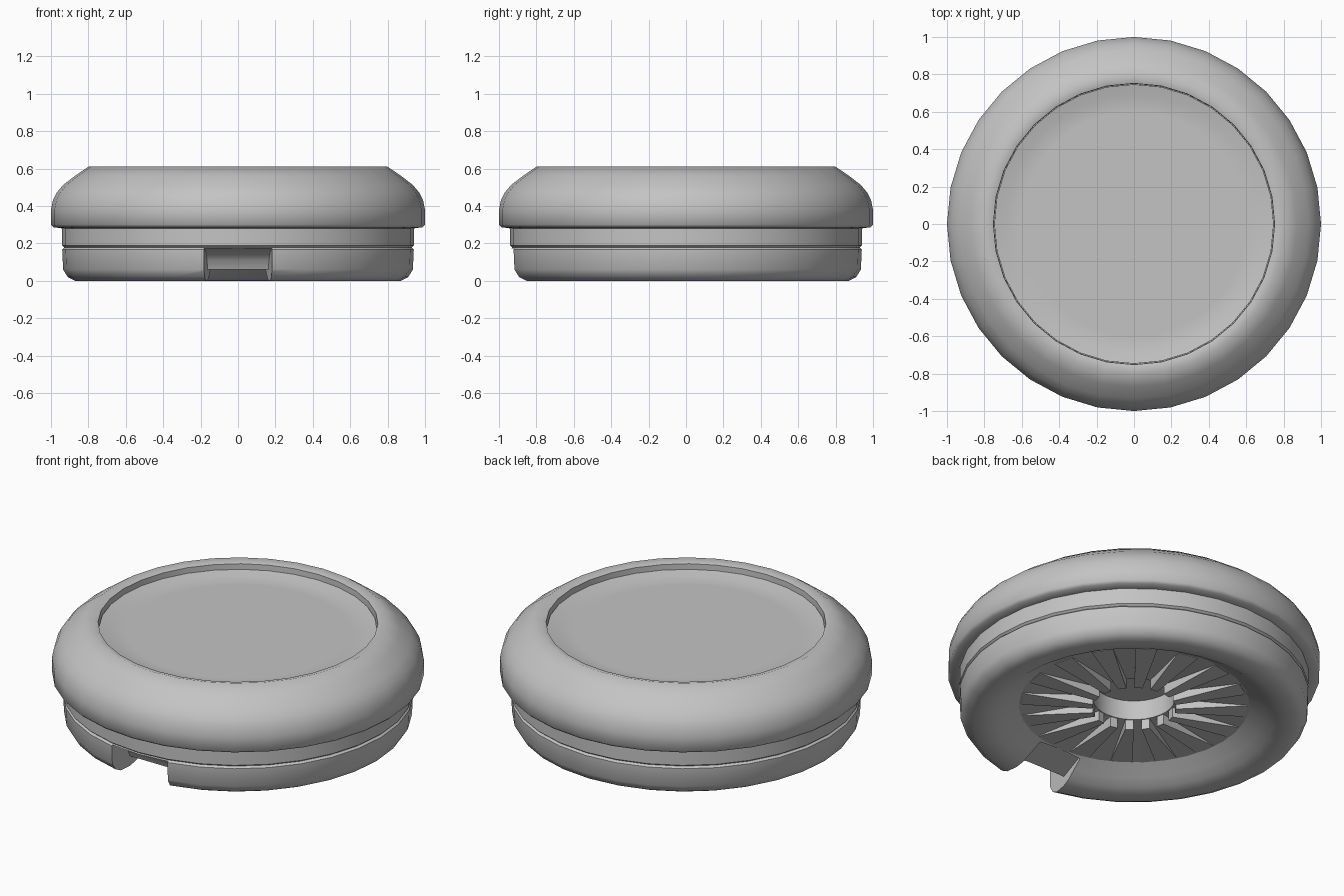
import bpy
import bmesh
import math

cube = bpy.data.objects.get("Cube")
if cube:
    bpy.data.objects.remove(cube, do_unlink=True)

SEGMENTS = 32
FINS = 16

grey = bpy.data.materials.new("light_grey")
grey.use_nodes = True
grey.diffuse_color = (0.55, 0.55, 0.55, 1)
grey.node_tree.nodes["Principled BSDF"].inputs["Base Color"].default_value = (0.55, 0.55, 0.55, 1)


def finish(name, bm):
    bmesh.ops.recalc_face_normals(bm, faces=bm.faces)
    mesh = bpy.data.meshes.new(name)
    bm.to_mesh(mesh)
    bm.free()
    mesh.materials.append(grey)
    obj = bpy.data.objects.new(name, mesh)
    bpy.context.collection.objects.link(obj)
    return obj


def lathe(name, profile, closed=False):
    """Spin (radius, height) points about the vertical axis."""
    bm = bmesh.new()
    verts = [bm.verts.new((r, 0, z)) for r, z in profile]
    edges = [bm.edges.new(pair) for pair in zip(verts, verts[1:])]
    if closed:
        edges.append(bm.edges.new((verts[-1], verts[0])))
    bmesh.ops.spin(bm, geom=verts + edges, cent=(0, 0, 0), axis=(0, 0, 1),
                   angle=math.tau, steps=SEGMENTS, use_duplicate=False)
    bmesh.ops.remove_doubles(bm, verts=bm.verts, dist=0.0005)
    return finish(name, bm)


def prism(bm, ring, offset):
    """Extrude a flat ring of points by an offset into a closed solid."""
    face = bm.faces.new([bm.verts.new(p) for p in ring])
    made = bmesh.ops.extrude_face_region(bm, geom=[face], use_keep_orig=True)
    moved = [g for g in made["geom"] if isinstance(g, bmesh.types.BMVert)]
    bmesh.ops.translate(bm, verts=moved, vec=offset)


def activate(obj):
    bpy.ops.object.select_all(action='DESELECT')
    obj.select_set(True)
    bpy.context.view_layer.objects.active = obj


def smooth(obj, degrees):
    activate(obj)
    bpy.ops.object.shade_smooth_by_angle(angle=math.radians(degrees))


# Lower housing with seam groove and bowl-shaped underside
base = lathe("base", [
    (0, 0.27), (0.62, 0.27), (0.62, 0.1), (0.70, 0.05), (0.75, 0.018),
    (0.80, 0.002), (0.87, 0), (0.91, 0.02), (0.935, 0.06), (0.94, 0.168),
    (0.928, 0.178), (0.94, 0.188), (0.94, 0.29), (0, 0.29)])

# Front notch, narrowing inwards from the outer wall to the bowl
bm = bmesh.new()
notch = [(-1.1, -0.1), (-1.1, 0.178), (-0.9, 0.172), (-0.84, 0.15),
         (-0.80, 0.11), (-0.78, 0.06), (-0.62, 0.104), (-0.6, -0.1)]
prism(bm, [(-1, y, z) for y, z in notch], (2, 0, 0))
for v in bm.verts:
    v.co.x *= 0.051 - 0.143 * v.co.y
cutter = finish("notch_cutter", bm)
cutter.hide_render = True
cut = base.modifiers.new("notch", 'BOOLEAN')
cut.operation = 'DIFFERENCE'
cut.solver = 'EXACT'
cut.object = cutter
activate(base)
bpy.ops.object.modifier_apply(modifier=cut.name)
bpy.data.objects.remove(cutter, do_unlink=True)
smooth(base, 50)

# Rounded upper ring
smooth(lathe("upper_ring", [
    (0.8, 0.61), (0.87, 0.562), (0.935, 0.512), (0.97, 0.47), (0.99, 0.43),
    (1, 0.38), (1, 0.3), (0.985, 0.286), (0.94, 0.28), (0.7, 0.28),
    (0.7, 0.53), (0.75, 0.53), (0.752, 0.595)], closed=True), 70)

# Shallow dished top panel
smooth(lathe("top_panel", [
    (0, 0.543), (0.6, 0.543), (0.635, 0.543), (0.69, 0.551), (0.747, 0.564),
    (0.747, 0.5), (0, 0.5)]), 36)

# Recessed floor between the fins, with a centre well
smooth(lathe("underside_floor", [
    (0, 0.25), (0.22, 0.25), (0.22, 0.135), (0.62, 0.1), (0.62, 0.265),
    (0, 0.265)]), 36)

# Radial fins, standing taller towards the centre well
bm = bmesh.new()
half = math.tau / FINS / 4
for i in range(FINS):
    mid = math.tau * (i + 0.5) / FINS
    corners = [(0.225, -1, 0.075), (0.61, -1, 0.098), (0.61, 1, 0.098), (0.225, 1, 0.075)]
    ring = [(r * math.cos(mid + s * half), r * math.sin(mid + s * half), z)
            for r, s, z in corners]
    prism(bm, ring, (0, 0, 0.08))
finish("underside_fins", bm)
